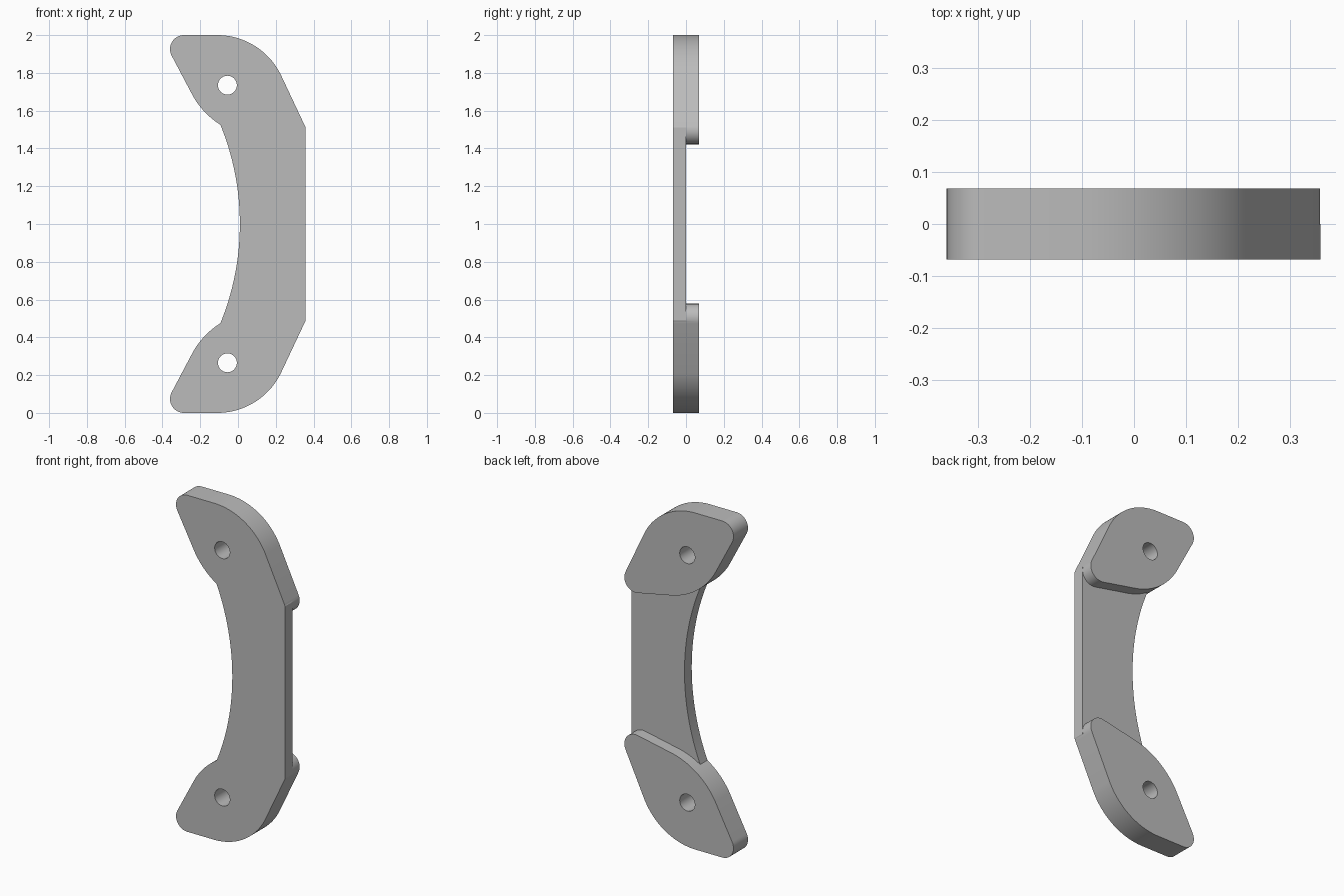
import bpy, bmesh
from math import radians, cos, sin, sqrt

cube = bpy.data.objects.get("Cube")
if cube:
    bpy.data.objects.remove(cube, do_unlink=True)

HALF = 0.068                    # half of the full depth
HOLE = (-0.056, 1.735, 0.05)    # x, z, radius

grey = bpy.data.materials.new("plain grey")
grey.use_nodes = True
grey.diffuse_color = (0.5, 0.5, 0.5, 1)
grey.node_tree.nodes["Principled BSDF"].inputs["Base Color"].default_value = (0.5, 0.5, 0.5, 1)


def arc(cx, cz, r, start, end, steps=16):
    angles = [radians(start + (end - start) * i / steps) for i in range(steps + 1)]
    return [(cx + r * cos(a), cz + r * sin(a)) for a in angles]


def flip(points):
    """Mirror a profile about the middle height."""
    return [(x, 2 - z) for x, z in reversed(points)]


def extrude(name, points, y0, y1):
    """Solid from an x-z profile, between two depths."""
    bm = bmesh.new()
    face = bm.faces.new([bm.verts.new((x, y0, z)) for x, z in points])
    new = bmesh.ops.extrude_face_region(bm, geom=[face])["geom"]
    moved = [v for v in new if isinstance(v, bmesh.types.BMVert)]
    bmesh.ops.translate(bm, verts=moved, vec=(0, y1 - y0, 0))
    bmesh.ops.recalc_face_normals(bm, faces=bm.faces)
    mesh = bpy.data.meshes.new(name)
    bm.to_mesh(mesh)
    bm.free()
    mesh.materials.append(grey)
    obj = bpy.data.objects.new(name, mesh)
    bpy.context.collection.objects.link(obj)
    return obj


# Leaf-shaped mounting pad: big shoulder, tip, inner sweep, outer corner
pad = (arc(-0.11, 1.625, 0.375, 26, 90, 24)
       + arc(-0.286, 1.926, 0.074, 90, 209)
       + arc(0.136, 1.889, 0.43, 209, 260, 24)
       + arc(0.285, 1.495, 0.073, 260, 386))

# Thin web with a straight outer edge and a hollow inner edge
inner = []
for i in range(33):
    z = 0.455 + 1.09 * i / 32
    inner.append((-1.38 + sqrt(1.39 ** 2 - (z - 1) ** 2), z))
outer = [(0.05, 1.62), (0.2, 1.7), (0.345, 1.532), (0.358, 1.512)]
handle = extrude("bracket", inner + outer + flip(outer), -HALF, 0)

# Join the pads, then drill the bolt holes
hole = arc(*HOLE, 0, 348.75, 31)
steps = [(extrude("upper_pad", pad, -HALF, HALF), 'UNION'),
         (extrude("lower_pad", flip(pad), -HALF, HALF), 'UNION'),
         (extrude("upper_hole_cutter", hole, -0.2, 0.2), 'DIFFERENCE'),
         (extrude("lower_hole_cutter", flip(hole), -0.2, 0.2), 'DIFFERENCE')]
bpy.ops.object.select_all(action='DESELECT')
bpy.context.view_layer.objects.active = handle
handle.select_set(True)
for tool, operation in steps:
    mod = handle.modifiers.new(tool.name, 'BOOLEAN')
    mod.operation = operation
    mod.solver = 'EXACT'
    mod.object = tool
    bpy.ops.object.modifier_apply(modifier=mod.name)
    bpy.data.objects.remove(tool, do_unlink=True)

bpy.ops.object.shade_smooth_by_angle(angle=radians(25))
